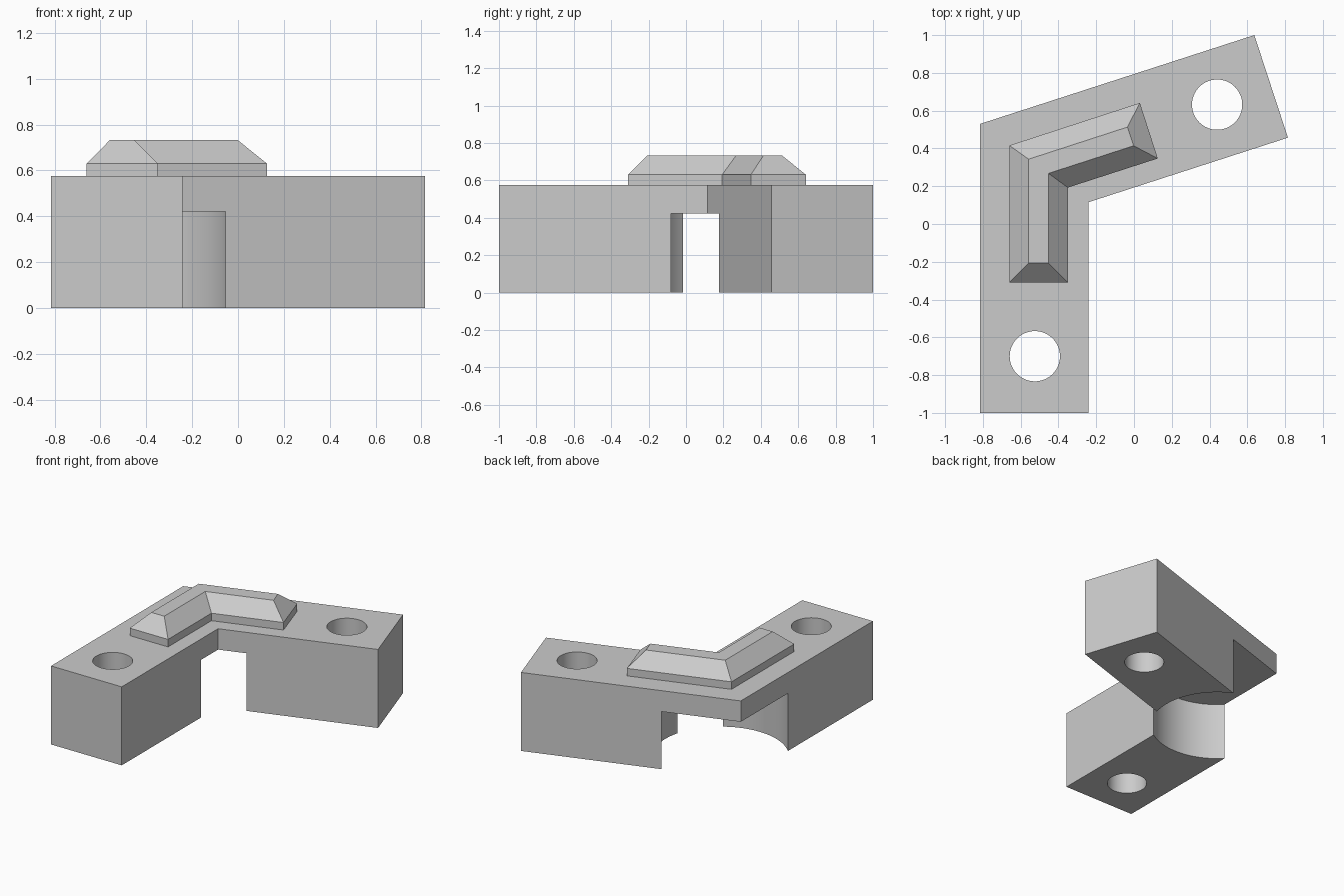
import bpy
import bmesh
import math

cube = bpy.data.objects.get("Cube")
if cube:
    bpy.data.objects.remove(cube, do_unlink=True)

grey = bpy.data.materials.new("plain grey")
grey.use_nodes = True
grey.diffuse_color = (0.6, 0.6, 0.6, 1)
grey.node_tree.nodes["Principled BSDF"].inputs["Base Color"].default_value = (0.6, 0.6, 0.6, 1)


def loft(name, sections):
    """Closed solid through a stack of (outline, z) sections."""
    bm = bmesh.new()
    rings = [[bm.verts.new((x, y, z)) for x, y in outline] for outline, z in sections]
    n = len(rings[0])
    bm.faces.new(rings[0][::-1])
    bm.faces.new(rings[-1])
    for low, high in zip(rings, rings[1:]):
        for i in range(n):
            j = (i + 1) % n
            bm.faces.new((low[i], low[j], high[j], high[i]))
    bmesh.ops.recalc_face_normals(bm, faces=bm.faces)
    mesh = bpy.data.meshes.new(name)
    bm.to_mesh(mesh)
    bm.free()
    mesh.materials.append(grey)
    obj = bpy.data.objects.new(name, mesh)
    bpy.context.collection.objects.link(obj)
    return obj


def circle(cx, cy, radius, sides):
    steps = [2 * math.pi * i / sides for i in range(sides)]
    return [(cx + radius * math.cos(a), cy + radius * math.sin(a)) for a in steps]


def cut(target, cutter):
    """Subtract the cutter from the target, then discard it."""
    cutter.hide_render = True
    mod = target.modifiers.new("cut", "BOOLEAN")
    mod.operation = "DIFFERENCE"
    mod.solver = "EXACT"
    mod.object = cutter
    bpy.context.view_layer.objects.active = target
    bpy.ops.object.modifier_apply(modifier=mod.name)
    bpy.data.objects.remove(cutter, do_unlink=True)


# Bent bracket body
HEIGHT = 0.575
body_outline = [(-0.815, -1), (-0.242, -1), (-0.242, 0.115),
                (0.815, 0.457), (0.637, 1), (-0.815, 0.53)]
body = loft("bracket_body", [(body_outline, 0), (body_outline, HEIGHT)])

# Round clearance under the bend
cut(body, loft("corner_cutter", [(circle(-0.489, 0.295, 0.45, 96), z) for z in (-0.2, 0.422)]))

# Screw hole in each arm
for cx, cy in ((-0.525, -0.7), (0.44, 0.632)):
    cut(body, loft("hole_cutter", [(circle(cx, cy, 0.133, 64), z) for z in (-0.2, 0.9)]))

# Raised ridge with bevelled top, following the bend
ridge_base = [(-0.66, -0.31), (-0.35, -0.31), (-0.35, 0.193),
              (0.126, 0.347), (0.031, 0.641), (-0.66, 0.416)]
ridge_top = [(-0.558, -0.207), (-0.453, -0.207), (-0.453, 0.268),
             (-0.002, 0.414), (-0.035, 0.513), (-0.558, 0.343)]
ridge = loft("top_ridge", [(ridge_base, HEIGHT - 0.02), (ridge_base, 0.63), (ridge_top, 0.733)])

# Smooth curved walls, sharp corners
bpy.ops.object.select_all(action="DESELECT")
body.select_set(True)
bpy.context.view_layer.objects.active = body
bpy.ops.object.shade_smooth_by_angle(angle=math.radians(25))
